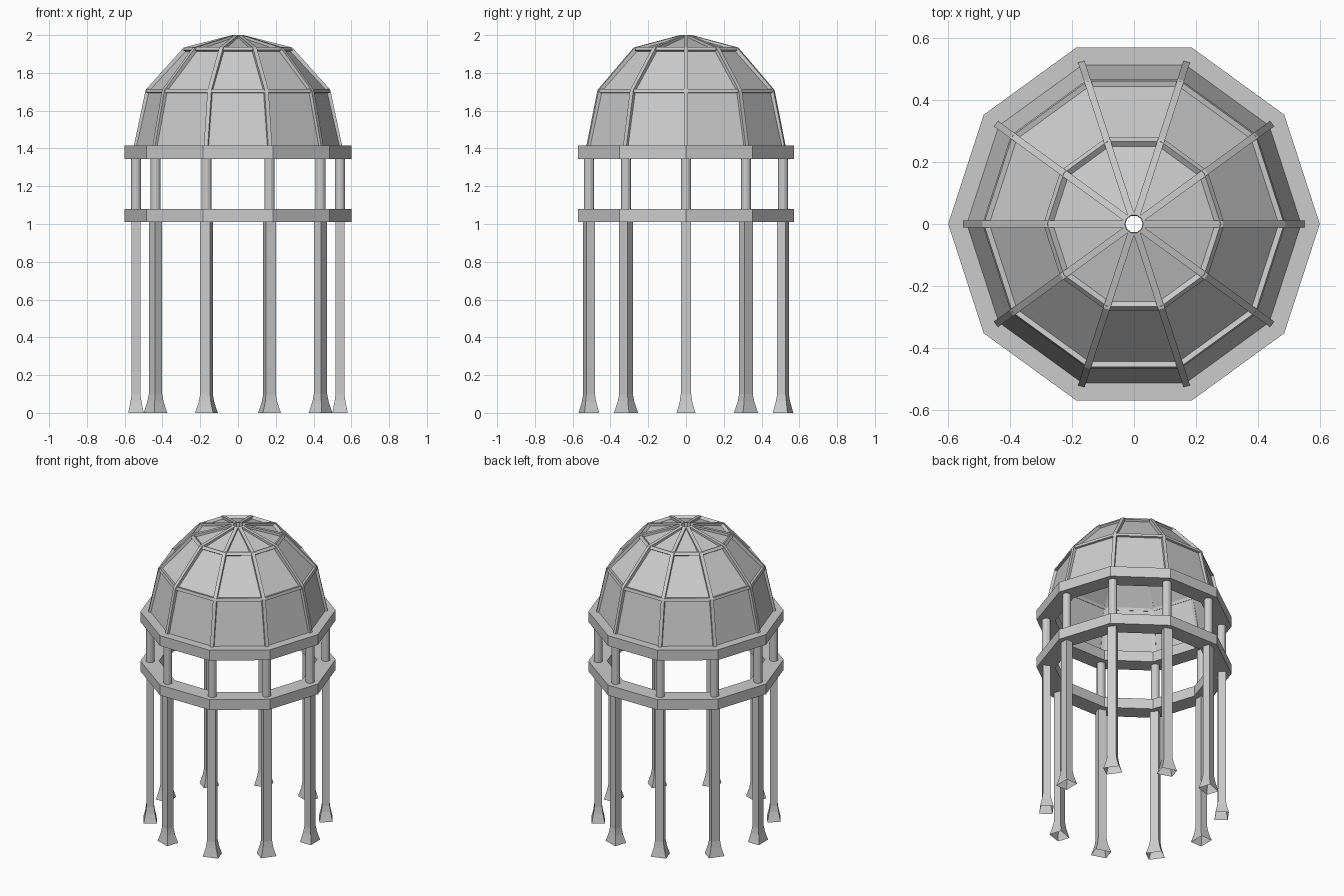
import bpy, bmesh
from math import cos, sin, pi

if "Cube" in bpy.data.objects:
    bpy.data.objects.remove(bpy.data.objects["Cube"])

N = 10
ANGLES = [2 * pi * i / N for i in range(N)]


def finish(name, bm):
    bmesh.ops.recalc_face_normals(bm, faces=bm.faces)
    me = bpy.data.meshes.new(name)
    bm.to_mesh(me)
    bm.free()
    ob = bpy.data.objects.new(name, me)
    bpy.context.collection.objects.link(ob)
    return ob


def ring(name, section):
    """Spin a closed (radius, z) section round the axis in ten flat sides."""
    bm = bmesh.new()
    loops = [[bm.verts.new((r * cos(a), r * sin(a), z)) for r, z in section] for a in ANGLES]
    k = len(section)
    for i in range(N):
        p, q = loops[i], loops[(i + 1) % N]
        for j in range(k):
            bm.faces.new((p[j], q[j], q[(j + 1) % k], p[(j + 1) % k]))
    return finish(name, bm)


def loft(bm, loops):
    for p, q in zip(loops, loops[1:]):
        k = len(p)
        for j in range(k):
            bm.faces.new((p[j], p[(j + 1) % k], q[(j + 1) % k], q[j]))


def place_around(ob, name):
    """Link copies of a part at the ten corners."""
    ob.name = name + "_1"
    for i, a in enumerate(ANGLES[1:], 2):
        c = bpy.data.objects.new(f"{name}_{i}", ob.data)
        c.rotation_euler.z = a
        bpy.context.collection.objects.link(c)


# Lower and upper ring beams
for name, z0, z1 in (("lower_beam", 1.01, 1.08), ("upper_beam", 1.345, 1.415)):
    ring(name, [(0.6, z0), (0.6, z1), (0.485, z1), (0.485, z0)])

# Lower columns: rectangular, flared hollow foot
bm = bmesh.new()
R = 0.54
loops = []
for z, dr, dt in ((0, .041, .05), (.03, .035, .041), (.06, .029, .033), (.1, .0235, .0275), (1.01, .0235, .0275)):
    loops.append([bm.verts.new((R + sx * dr, sy * dt, z))
                  for sx, sy in ((-1, -1), (1, -1), (1, 1), (-1, 1))])
loft(bm, loops)
place_around(finish("lower_column", bm), "lower_column")

# Upper columns: round
bm = bmesh.new()
loops = [[bm.verts.new((R + .027 * cos(t * pi / 6), .027 * sin(t * pi / 6), z)) for t in range(12)]
         for z in (1.08, 1.345)]
loft(bm, loops)
place_around(finish("upper_column", bm), "upper_column")

# Dome ribs
outer = [(0.552, 1.41), (0.489, 1.71), (0.288, 1.934), (0.03, 2.0)]
inner = [(0.522, 1.41), (0.462, 1.698), (0.276, 1.907), (0.03, 1.972)]
bm = bmesh.new()
loops = [[bm.verts.new((r, y, z)) for (r, z), y in ((o, -.011), (o, .011), (i, .011), (i, -.011))]
         for o, i in zip(outer, inner)]
loft(bm, loops)
bm.faces.new(loops[0])
bm.faces.new(loops[-1])
place_around(finish("dome_rib", bm), "dome_rib")

# Dome panels, recessed behind the frame
ring("dome_panels", [(0.541, 1.41), (0.474, 1.705), (0.274, 1.921), (0.03, 1.989),
                     (0.03, 1.979), (0.268, 1.912), (0.465, 1.701), (0.531, 1.41)])

# Horizontal dome bars and top collar
ring("dome_bar_low", [(0.49, 1.696), (0.485, 1.716), (0.458, 1.71), (0.464, 1.69)])
ring("dome_bar_high", [(0.293, 1.921), (0.28, 1.937), (0.262, 1.924), (0.274, 1.908)])
ring("top_collar", [(0.037, 1.975), (0.037, 1.998), (0.03, 2.0), (0.028, 1.975)])
